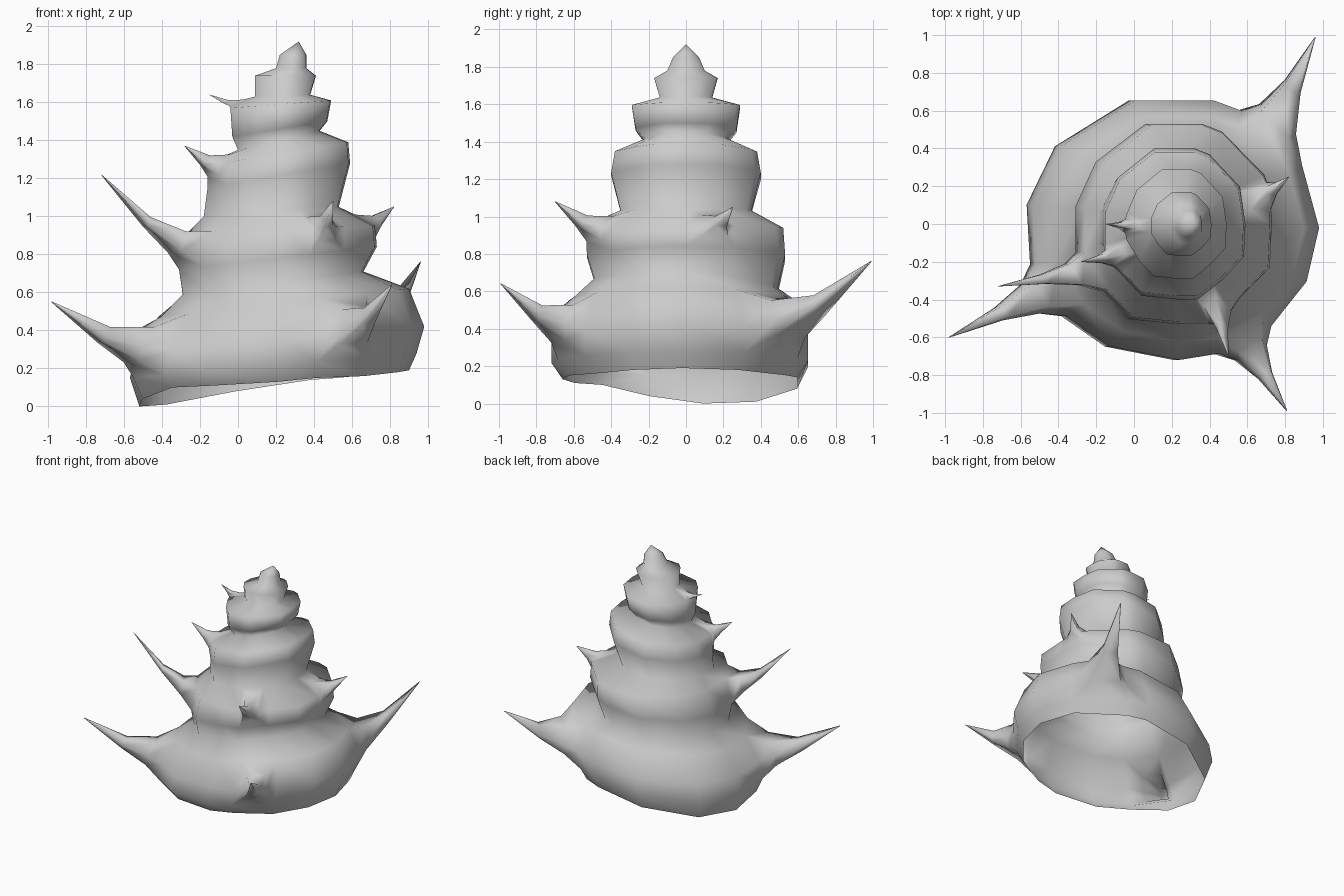
import bpy
import bmesh
import math
from mathutils import Vector

default_cube = bpy.data.objects.get("Cube")
if default_cube:
    bpy.data.objects.remove(default_cube, do_unlink=True)

# One plain shell colour
shell_grey = bpy.data.materials.new("shell_grey")
shell_grey.use_nodes = True
colour = (0.6, 0.6, 0.6, 1.0)
shell_grey.diffuse_color = colour
shell_grey.node_tree.nodes["Principled BSDF"].inputs["Base Color"].default_value = colour

# Tilted whorl rings from top to rim: left x, left z, right x, right z, half depth
UPPER_RINGS = [
    (.22, 1.85, .36, 1.85, .07),
    (.20, 1.78, .36, 1.78, .10),
    (.09, 1.74, .41, 1.74, .17),
    (.09, 1.63, .38, 1.64, .14),
    (-.04, 1.57, .49, 1.61, .29),
    (-.03, 1.42, .47, 1.5, .27),
    (0, 1.35, .43, 1.45, .22),
    (-.15, 1.27, .58, 1.39, .38),
    (-.16, 1.15, .59, 1.28, .4),
    (-.18, 1, .53, 1.05, .35),
    (-.26, .92, .72, .95, .52),
    (-.31, .72, .73, .84, .53),
]
SEAM_RING = (-.29, .59, .66, .71, .49)
BODY_RINGS = [
    (-.43, .47, .9, .62, .61),
    (-.55, .28, .98, .42, .7),
    (-.58, .15, .94, .28, .7),
    (-.53, .01, .9, .18, .64),
]
APEX = (.32, 0, 1.92)

# Sides are spaced so that a face sits beneath every spine
ANGLES = [0, 28, 62, 74, 106, 142, 170, 196, 222, 244, 272, 288, 312, 336]

# Wavy height of the open rim at each of those sides
RIM_HEIGHTS = [.19, .18, .15, .14, .08, .01, 0, .04, .1, .11, .13, .15, .16, .18]

# Spines: whorl bands at the root, side index, tip position
SPINES = [
    ((13, 14), 7, (-.98, -.6, .55)),
    ((13, 14), 11, (.81, -.99, .64)),
    ((13, 14), 1, (.96, .99, .76)),
    ((10,), 7, (-.72, -.33, 1.22)),
    ((9, 10), 11, (.5, -.7, 1.08)),
    ((9, 10), 0, (.82, .25, 1.05)),
    ((6, 7), 7, (-.28, -.2, 1.37)),
    ((3,), 6, (-.15, 0, 1.64)),
]


def add_ring(bm, ring, octagonal=True, shift=0, back_drop=0):
    """Add a tilted ring, octagonal or oval, that may dip towards the back."""
    left_x, left_z, right_x, right_z, depth = ring
    verts = []
    for degrees in ANGLES:
        angle = math.radians(degrees)
        c, s = math.cos(angle), math.sin(angle)
        if octagonal:
            flat = max(abs(c), abs(s), (abs(c) + abs(s)) / math.sqrt(2))
            c, s = c / flat, s / flat
        across = (c + 1) / 2
        x = left_x + (right_x - left_x) * across
        z = left_z + (right_z - left_z) * across - back_drop * max(s, 0)
        verts.append(bm.verts.new((x, depth * s + shift, z)))
    return verts


def pull_spine(bm, faces, tip):
    """Merge wall faces and extrude them into a curved, tapering spine."""
    face = faces[0]
    if len(faces) > 1:
        face = bmesh.ops.dissolve_faces(bm, faces=faces)["region"][0]
    root = face.calc_center_median()
    reach = Vector(tip) - root
    start = [v.co - root for v in face.verts]
    for travel, width in ((.2, .55), (.52, .24), (1, .01)):
        face = bmesh.ops.extrude_discrete_faces(bm, faces=[face])["faces"][0]
        sag = .36 * reach.length * travel * (1 - travel)
        centre = root + reach * travel - Vector((0, 0, sag))
        for vert, offset in zip(face.verts, start):
            vert.co = centre + offset * width


# Spiral shell body, open underneath
bm = bmesh.new()
rings = [add_ring(bm, ring) for ring in UPPER_RINGS]
rings.append(add_ring(bm, SEAM_RING, back_drop=.05))
rings += [add_ring(bm, ring, octagonal=False, shift=-.02) for ring in BODY_RINGS]
for vert, height in zip(rings[-1], RIM_HEIGHTS):
    vert.co.z = height
apex = bm.verts.new(APEX)
count = len(ANGLES)
walls = {}
for side in range(count):
    following = (side + 1) % count
    bm.faces.new((apex, rings[0][side], rings[0][following]))
    for band in range(len(rings) - 1):
        upper, lower = rings[band], rings[band + 1]
        walls[band, side] = bm.faces.new(
            (upper[side], lower[side], lower[following], upper[following]))

# Spines grown out of the whorls
for bands, side, tip in SPINES:
    pull_spine(bm, [walls[band, side] for band in bands], tip)

bmesh.ops.remove_doubles(bm, verts=bm.verts, dist=.0005)
mesh = bpy.data.meshes.new("spiral_shell")
bm.to_mesh(mesh)
bm.free()
mesh.materials.append(shell_grey)
shell = bpy.data.objects.new("spiral_shell", mesh)
bpy.context.collection.objects.link(shell)

# Soft shading throughout
bpy.ops.object.select_all(action="DESELECT")
shell.select_set(True)
bpy.context.view_layer.objects.active = shell
bpy.ops.object.shade_smooth()
